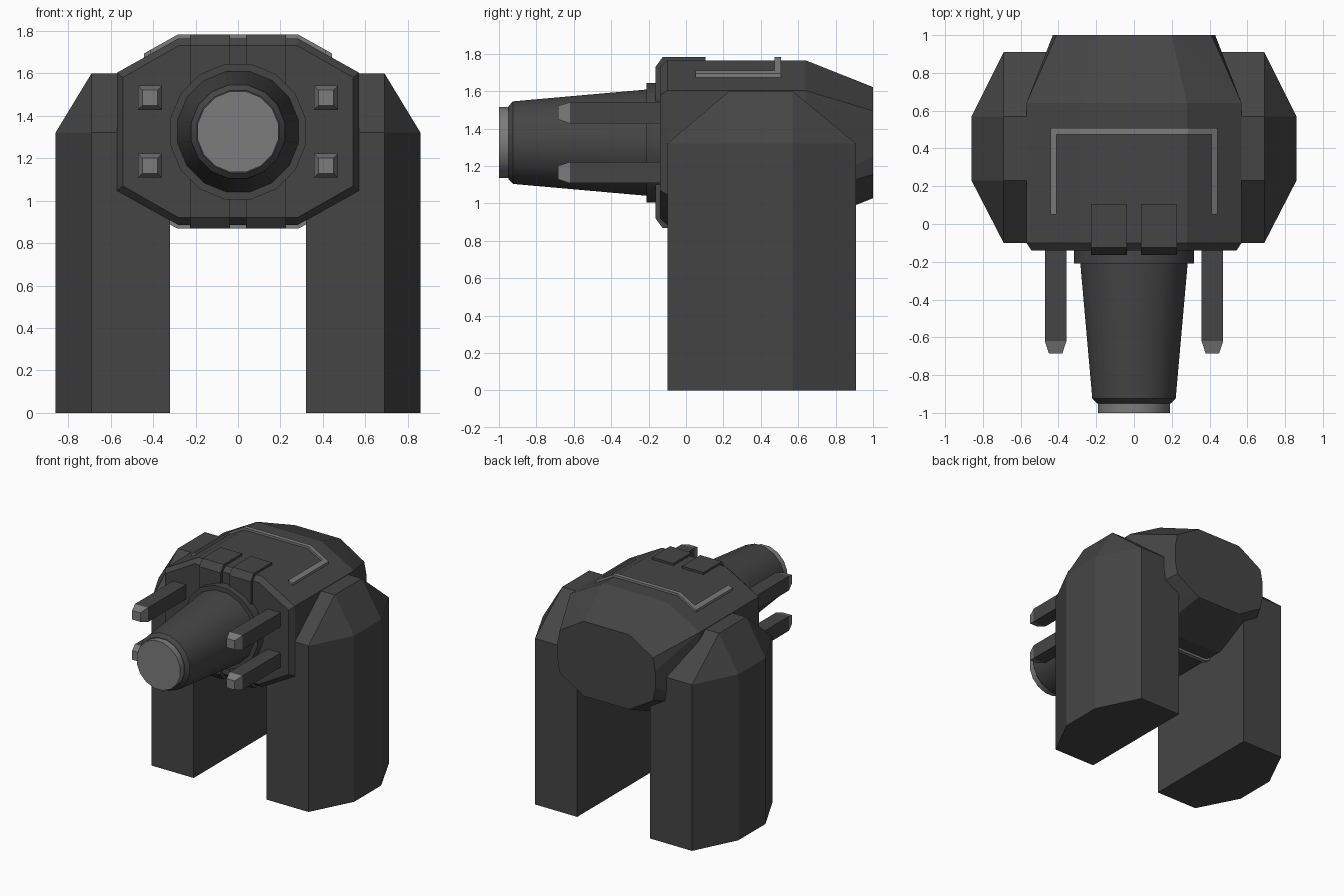
import bpy, bmesh, math

if "Cube" in bpy.data.objects:
    bpy.data.objects.remove(bpy.data.objects["Cube"])

ZC = 1.325  # height of the barrel axis


def material(name, v):
    m = bpy.data.materials.new(name)
    m.diffuse_color = (v, v, v, 1)
    m.use_nodes = True
    m.node_tree.nodes["Principled BSDF"].inputs["Base Color"].default_value = m.diffuse_color
    return m


DARK = material("dark_metal", 0.06)
LIGHT = material("light_metal", 0.2)


def finish(name, bm, mat):
    bmesh.ops.recalc_face_normals(bm, faces=bm.faces)
    me = bpy.data.meshes.new(name)
    bm.to_mesh(me)
    bm.free()
    me.materials.append(mat)
    ob = bpy.data.objects.new(name, me)
    bpy.context.collection.objects.link(ob)
    return ob


def hull(name, pts, mat=DARK):
    bm = bmesh.new()
    for p in pts:
        bm.verts.new(p)
    bmesh.ops.convex_hull(bm, input=bm.verts)
    bmesh.ops.dissolve_limit(bm, angle_limit=0.01, verts=bm.verts, edges=bm.edges)
    return finish(name, bm, mat)


def prism_y(name, prof, y0, y1, mat):
    bm = bmesh.new()
    f = bm.faces.new([bm.verts.new((x, y0, z)) for x, z in prof])
    ext = bmesh.ops.extrude_face_region(bm, geom=[f])["geom"]
    bmesh.ops.translate(bm, vec=(0, y1 - y0, 0),
                        verts=[g for g in ext if isinstance(g, bmesh.types.BMVert)])
    bm.faces.new([v for v in f.verts]) if f.is_valid is False else None
    return finish(name, bm, mat)


def lathe(name, prof, mat, n=16):
    bm = bmesh.new()
    rings = [[bm.verts.new((r * math.cos(a), y, ZC + r * math.sin(a)))
              for a in (math.tau * (i + 0.5) / n for i in range(n))] for y, r in prof]
    for a, b in zip(rings, rings[1:]):
        for i in range(n):
            bm.faces.new((a[i], a[i - 1], b[i - 1], b[i]))
    bm.faces.new(rings[0])
    bm.faces.new(rings[-1])
    ob = finish(name, bm, mat)
    bpy.context.view_layer.objects.active = ob
    ob.select_set(True)
    bpy.ops.object.shade_smooth_by_angle(angle=math.radians(30))
    ob.select_set(False)


def ring(y, quarter):
    # Mirror quarter-section points around the axis
    return [(sx * x, y, ZC + sz * z) for x, z in quarter for sx in (1, -1) for sz in (1, -1)]


# Housing: octagonal front, tapering to a rounder rear face
octagon = [(0.57, 0.278), (0.28, 0.44)]
hull("housing", ring(-0.14, [(0.543, 0.255), (0.28, 0.405)]) + ring(-0.10, octagon)
     + ring(0.64, octagon) + ring(1.0, [(0.43, 0.07), (0.41, 0.17), (0.2, 0.297)]))

# Barrel parts
lathe("barrel_collar", [(-0.10, 0.325), (-0.21, 0.325)], DARK)
lathe("barrel", [(-0.15, 0.295), (-0.925, 0.225), (-0.95, 0.198)], DARK)
lathe("barrel_tip", [(-0.93, 0.194), (-1.0, 0.194)], LIGHT)

for s, side in ((1, "right"), (-1, "left")):
    # Legs with chamfered outer edges and shoulders
    plan = [(0.32, -0.10), (0.69, -0.10), (0.86, 0.23), (0.86, 0.57), (0.69, 0.91), (0.32, 0.91)]
    top = [(s * x, y, 1.6) for x in (0.32, 0.69) for y in (0.23, 0.57)]
    hull("leg_" + side, [(s * x, y, z) for x, y in plan for z in (0, 1.32)] + top)

    # Clamp bands wrapping the front of the housing
    clamp = [(-0.163, 0.405), (-0.125, 0.457), (0.105, 0.457)]
    hull("clamp_" + side, [(s * x, y, ZC + k * z) for x in (0.038, 0.227)
                           for y, z in clamp for k in (1, -1)])

    # Four prongs with tapered light tips
    for k, level in ((1, "upper"), (-1, "lower")):
        def sq(y, h):
            return [(s * 0.415 + a * h, y, ZC + k * 0.16 + b * h)
                    for a in (1, -1) for b in (1, -1)]
        hull(f"prong_{level}_{side}", sq(-0.10, 0.057) + sq(-0.62, 0.057))
        hull(f"prong_tip_{level}_{side}", sq(-0.62, 0.057) + sq(-0.685, 0.036), LIGHT)

        # Side bars of the trim
        bar = [(0.41, 0.387), (0.442, 0.369), (0.442, 0.33), (0.41, 0.348)]
        hull(f"trim_bar_{level}_{side}", [(s * x, y, ZC + k * z) for x, z in bar
                                          for y in (0.05, 0.508)], LIGHT)

# Trim cross strips above and below
half = [(0.285, 0.457), (0.442, 0.369), (0.442, 0.33), (0.28, 0.42)]
outline = half + [(-x, z) for x, z in reversed(half)]
for k, level in ((1, "upper"), (-1, "lower")):
    prism_y("trim_strip_" + level, [(x, ZC + k * z) for x, z in outline], 0.474, 0.508, LIGHT)
